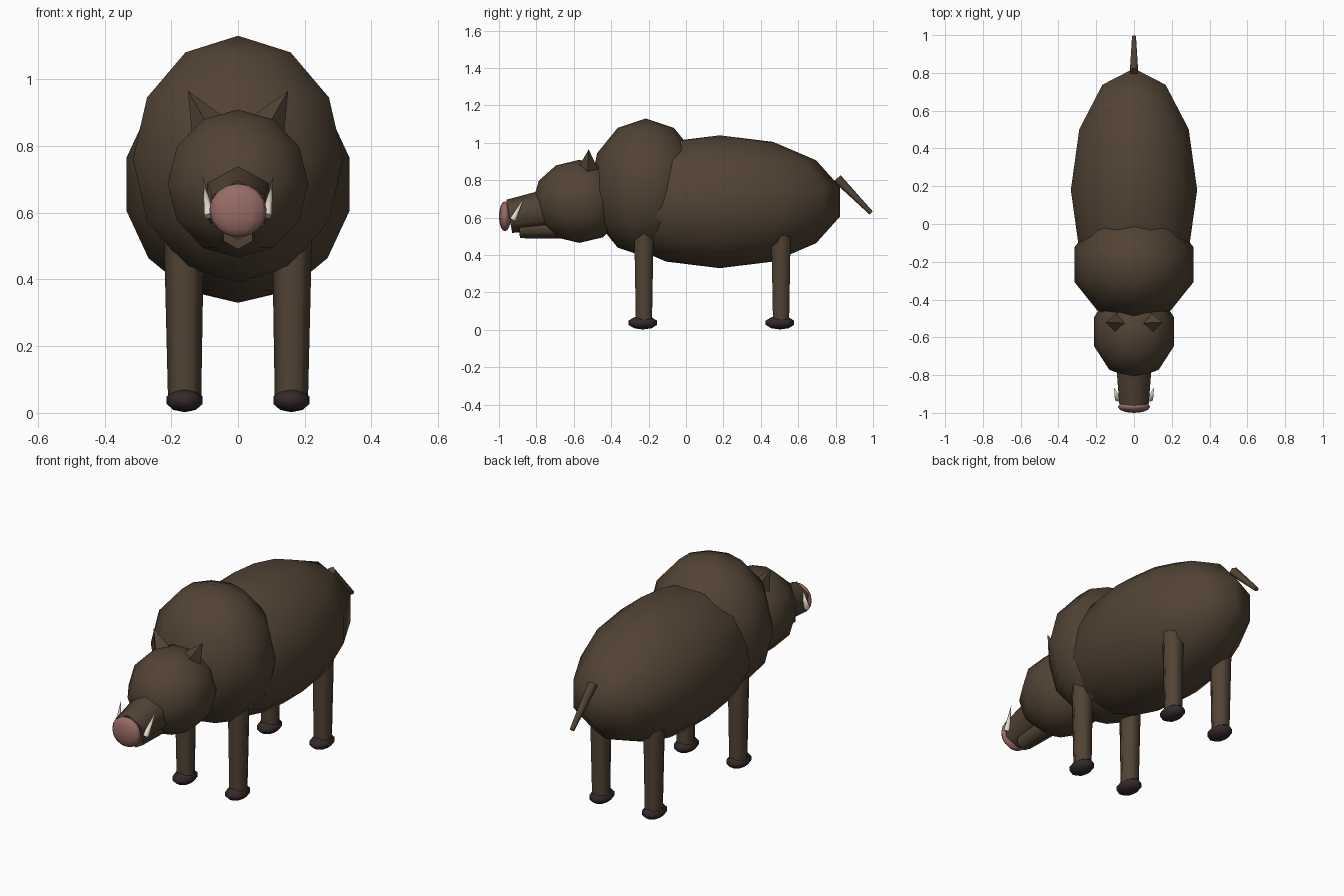
import bpy
import bmesh
from math import radians
from mathutils import Matrix, Vector

if "Cube" in bpy.data.objects:
    bpy.data.objects.remove(bpy.data.objects["Cube"])


def material(name, color):
    mat = bpy.data.materials.new(name)
    mat.use_nodes = True
    mat.diffuse_color = (*color, 1)
    mat.node_tree.nodes["Principled BSDF"].inputs["Base Color"].default_value = (*color, 1)
    return mat


hide = material("brown_hide", (0.085, 0.057, 0.035))
pink = material("nose_pink", (0.31, 0.15, 0.13))
horn = material("dark_hoof", (0.034, 0.022, 0.024))
ivory = material("tusk_ivory", (0.75, 0.71, 0.6))


def finish(bm, name, mat, angle):
    mesh = bpy.data.meshes.new(name)
    bm.to_mesh(mesh)
    bm.free()
    mesh.materials.append(mat)
    obj = bpy.data.objects.new(name, mesh)
    bpy.context.collection.objects.link(obj)
    bpy.ops.object.select_all(action="DESELECT")
    obj.select_set(True)
    bpy.context.view_layer.objects.active = obj
    bpy.ops.object.shade_smooth_by_angle(angle=radians(angle))
    return obj


def ellipsoid(name, center, radii, segments, rings, mat):
    """Low-poly sphere, scaled on each axis."""
    bm = bmesh.new()
    bmesh.ops.create_uvsphere(
        bm, u_segments=segments, v_segments=rings, radius=1,
        matrix=Matrix.Translation(center) @ Matrix.Diagonal((*radii, 1)))
    return finish(bm, name, mat, 80)


def taper(name, start, end, r_start, r_end, sides, mat, spin=0):
    """Tapered prism or cone between two points."""
    start, end = Vector(start), Vector(end)
    axis = end - start
    turn = Vector((0, 0, 1)).rotation_difference(axis).to_matrix().to_4x4()
    bm = bmesh.new()
    bmesh.ops.create_cone(
        bm, cap_ends=True, segments=sides, radius1=r_start, radius2=r_end,
        depth=axis.length,
        matrix=Matrix.Translation((start + end) / 2) @ turn
        @ Matrix.Rotation(radians(spin), 4, "Z"))
    bmesh.ops.remove_doubles(bm, verts=bm.verts, dist=0.0001)
    return finish(bm, name, mat, 62)


# Trunk, shoulder hump and head
ellipsoid("body", (0, 0.18, 0.685), (0.343, 0.66, 0.355), 12, 7, hide)
ellipsoid("shoulder_hump", (0, -0.215, 0.76), (0.331, 0.3, 0.37), 10, 6, hide)
ellipsoid("head", (0, -0.57, 0.687), (0.222, 0.25, 0.222), 10, 6, hide)

# Snout, jaw and nose
taper("snout", (0, -0.70, 0.65), (0, -0.945, 0.607), 0.112, 0.09, 6, hide)
taper("lower_jaw", (0, -0.62, 0.548), (0, -0.89, 0.54), 0.06, 0.05, 6, hide)
ellipsoid("nose", (0, -0.968, 0.607), (0.086, 0.032, 0.08), 12, 8, pink)

# Tail
taper("tail", (0, 0.808, 0.81), (0, 0.99, 0.625), 0.025, 0.012, 6, hide)

# Paired parts
for side, s in (("left", 1), ("right", -1)):
    taper(side + "_ear", (0.09 * s, -0.525, 0.86), (0.15 * s, -0.52, 0.965),
          0.055, 0, 4, hide)
    taper(side + "_tusk", (0.086 * s, -0.925, 0.59), (0.106 * s, -0.865, 0.71),
          0.017, 0, 6, ivory)
    for end, y in (("front", -0.225), ("hind", 0.508)):
        taper(f"{side}_{end}_leg", (0.16 * s, y, 0.05), (0.162 * s, y, 0.54),
              0.05, 0.06, 6, hide, 30)
        ellipsoid(f"{side}_{end}_hoof", (0.16 * s, y - 0.006, 0.038),
                  (0.057, 0.08, 0.036), 8, 5, horn)
